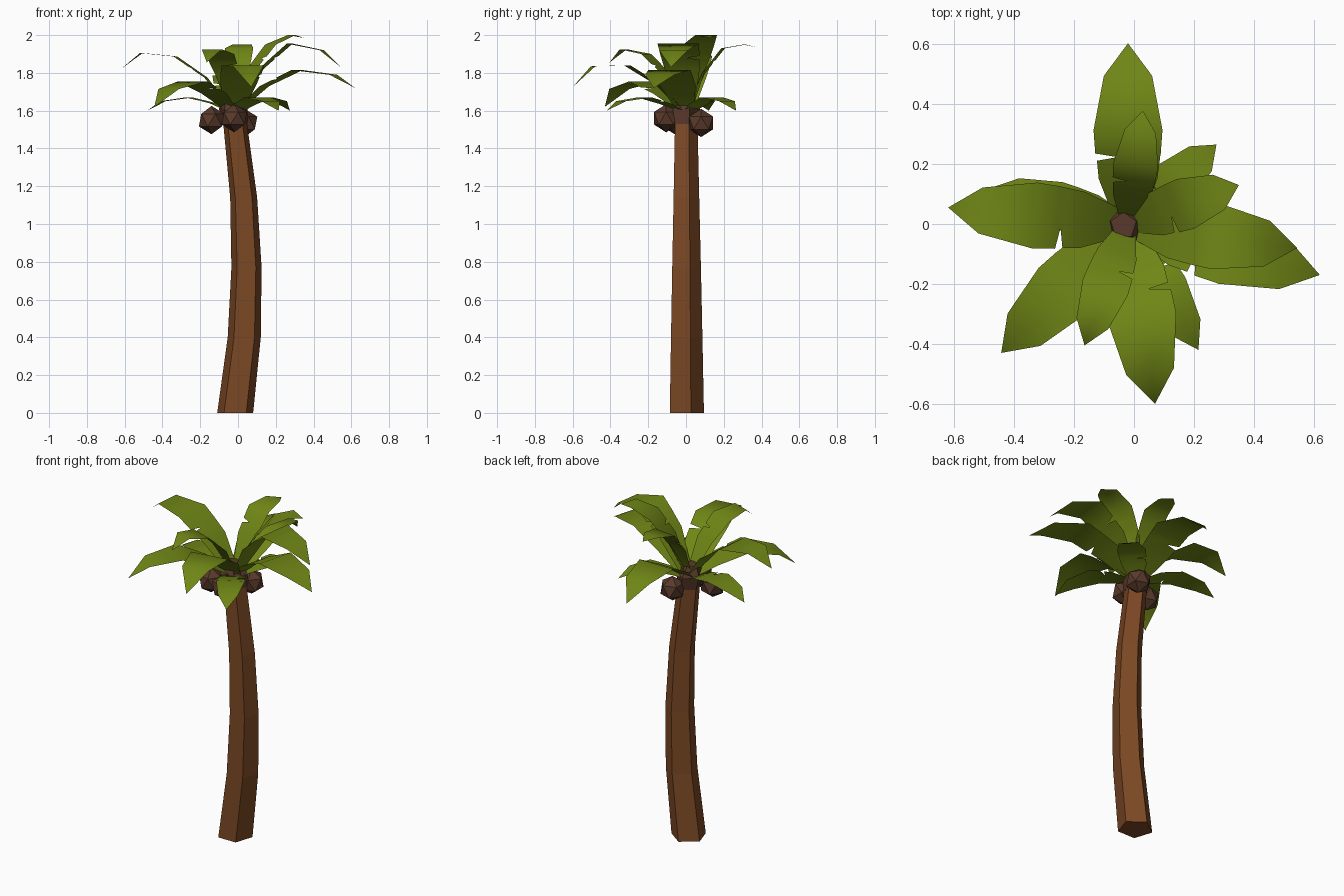
import bpy, bmesh
from math import sin, cos, radians
from mathutils import Vector

if "Cube" in bpy.data.objects:
    bpy.data.objects.remove(bpy.data.objects["Cube"])


def material(name, rgb):
    m = bpy.data.materials.new(name)
    m.diffuse_color = (*rgb, 1)
    m.use_nodes = True
    m.node_tree.nodes["Principled BSDF"].inputs["Base Color"].default_value = m.diffuse_color
    return m


BARK = material("bark", (0.20, 0.065, 0.018))
HUSK = material("husk", (0.10, 0.042, 0.024))
GREEN = material("leaf_green", (0.16, 0.24, 0.008))


def finish(name, bm, mat, smooth=0):
    bmesh.ops.recalc_face_normals(bm, faces=bm.faces)
    me = bpy.data.meshes.new(name)
    bm.to_mesh(me)
    bm.free()
    me.materials.append(mat)
    ob = bpy.data.objects.new(name, me)
    bpy.context.collection.objects.link(ob)
    if smooth:
        for p in me.polygons:
            p.use_smooth = True
    return ob


def pentagon_loft(name, rings, mat):
    """Closed five-sided tube through (x, z, radius) rings."""
    bm = bmesh.new()
    loops = []
    for x, z, r in rings:
        loops.append([bm.verts.new((x + r * cos(radians(90 + 72 * i)),
                                    -0.005 + r * sin(radians(90 + 72 * i)), z))
                      for i in range(5)])
    for a, b in zip(loops, loops[1:]):
        for i in range(5):
            j = (i + 1) % 5
            bm.faces.new((a[i], a[j], b[j], b[i]))
    bm.faces.new(loops[0])
    bm.faces.new(loops[-1])
    return finish(name, bm, mat)


# Curved trunk and the crown knob the leaves grow from
pentagon_loft("trunk", [(-0.015, 0, 0.1), (0.033, 0.4, 0.092), (0.045, 0.77, 0.084),
                        (0.03, 1.14, 0.075), (-0.015, 1.53, 0.066)], BARK)
pentagon_loft("crown", [(-0.015, 1.53, 0.067), (-0.025, 1.61, 0.08),
                        (-0.035, 1.67, 0.045)], HUSK)

# Coconuts
for i, pos in enumerate([(-0.14, -0.06, 1.55), (-0.02, -0.105, 1.56), (0.035, 0.08, 1.535)]):
    bm = bmesh.new()
    bmesh.ops.create_icosphere(bm, subdivisions=1, radius=0.075)
    bmesh.ops.translate(bm, verts=bm.verts, vec=pos)
    finish(f"coconut_{i + 1}", bm, HUSK)

# Leaf outline: (position along leaf, left width, right width) with a notch on the left
OUTLINE = [(0.03, 0.4, 0.4), (0.25, 0.85, 0.85), (0.35, 0.9, 0.92), (0.37, 0.3, 0.93),
           (0.39, 0.95, 0.95), (0.52, 1, 1), (0.82, 0.7, 0.7)]
KNOTS = (0.03, 0.25, 0.52, 0.82)


def height(t, zs):
    for k in range(3):
        if t <= KNOTS[k + 1]:
            f = (t - KNOTS[k]) / (KNOTS[k + 1] - KNOTS[k])
            return zs[k] + (zs[k + 1] - zs[k]) * f
    return zs[3]


def leaf(name, tip, width, zs, flip):
    hub = Vector((-0.02, 0.0, 0))
    out = Vector((tip[0], tip[1], 0)) - hub
    side = Vector((-out.y, out.x, 0)).normalized() * width / 2
    if flip:
        side = -side
    bm = bmesh.new()
    rows = []
    for t, wl, wr in OUTLINE:
        mid = hub + out * t + Vector((0, 0, height(t, zs)))
        rows.append([bm.verts.new(mid + side * wl), bm.verts.new(mid),
                     bm.verts.new(mid - side * wr)])
    for a, b in zip(rows, rows[1:]):
        for i in (0, 1):
            bm.faces.new((a[i], b[i], b[i + 1], a[i + 1]))
    end = bm.verts.new(tip)
    for i in (0, 1):
        bm.faces.new((rows[-1][i], end, rows[-1][i + 1]))
    ob = finish(name, bm, GREEN, smooth=1)
    # make sure the upper side faces up
    if sum(p.normal.z * p.area for p in ob.data.polygons) < 0:
        ob.data.flip_normals()


# Leaves: tip, width, heights along the midrib, notch on the right
LEAVES = [
    # lower tier
    ((-0.48, 0.12, 1.60), 0.16, (1.59, 1.64, 1.67, 1.65), 0),
    ((0.215, -0.42, 1.60), 0.16, (1.59, 1.635, 1.67, 1.65), 0),
    ((0.275, 0.265, 1.60), 0.16, (1.59, 1.635, 1.67, 1.65), 0),
    # middle tier
    ((-0.02, 0.603, 1.655), 0.23, (1.60, 1.70, 1.785, 1.755), 0),
    ((-0.443, -0.43, 1.62), 0.22, (1.60, 1.69, 1.755, 1.715), 0),
    ((0.07, -0.6, 1.725), 0.23, (1.60, 1.74, 1.84, 1.835), 0),
    ((0.62, -0.17, 1.72), 0.23, (1.60, 1.73, 1.815, 1.79), 1),
    # upper tier
    ((-0.62, 0.055, 1.82), 0.22, (1.61, 1.775, 1.887, 1.905), 0),
    ((0.545, -0.08, 1.83), 0.22, (1.61, 1.82, 1.955, 1.92), 0),
    ((-0.165, -0.405, 1.855), 0.16, (1.62, 1.79, 1.90, 1.925), 0),
    ((0.35, 0.13, 1.985), 0.175, (1.62, 1.82, 1.95, 2.0), 1),
    ((0.03, 0.377, 1.935), 0.15, (1.62, 1.80, 1.93, 1.95), 0),
]
for i, (tip, w, zs, flip) in enumerate(LEAVES):
    leaf(f"leaf_{i + 1}", tip, w, zs, flip)
